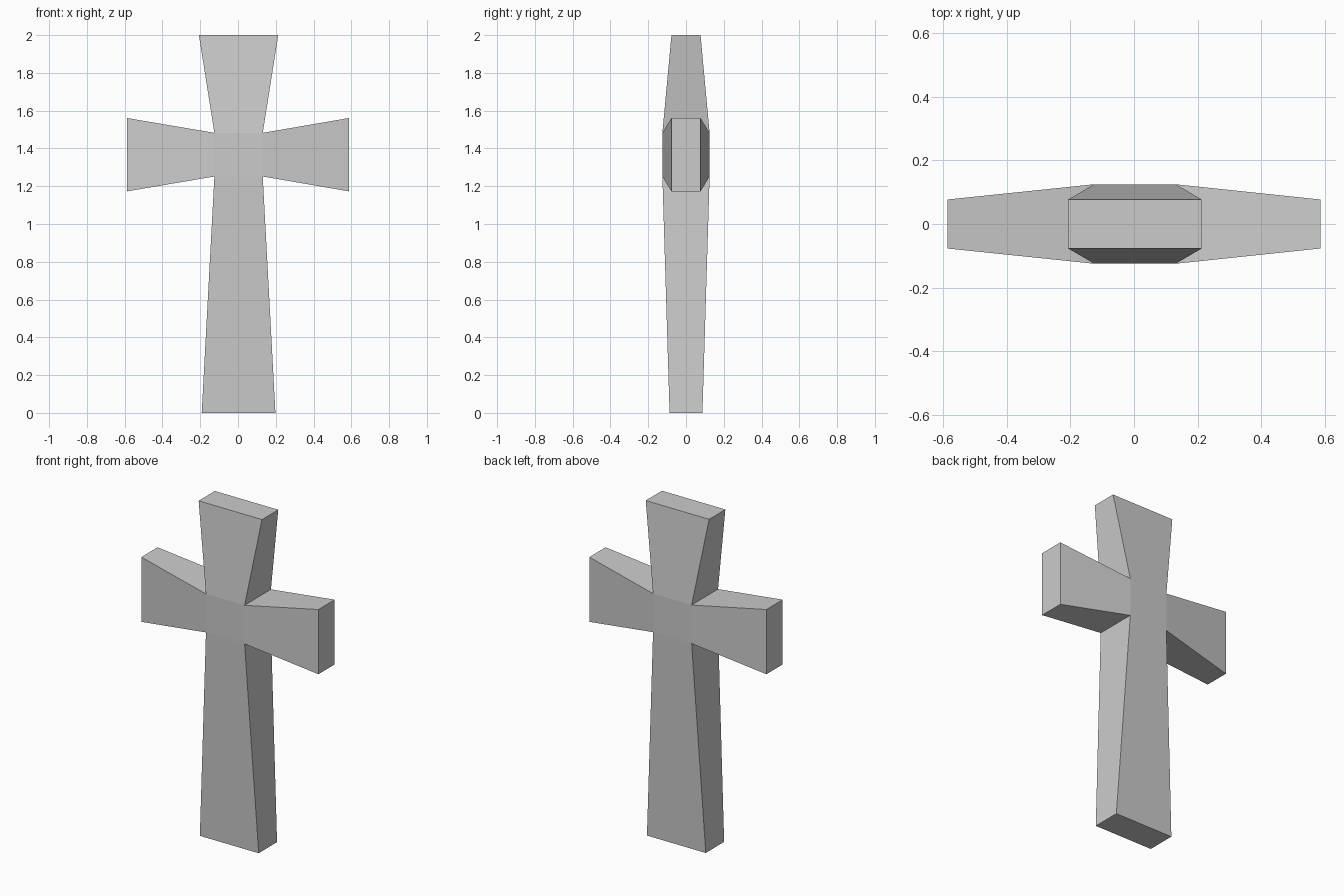
import bpy, bmesh
from mathutils import Vector

if "Cube" in bpy.data.objects:
    bpy.data.objects.remove(bpy.data.objects["Cube"])

bm = bmesh.new()

# Central block where the four arms meet
CENTRE = Vector((0.003, 0, 1.367))
bmesh.ops.create_cube(bm, size=1)
for v in bm.verts:
    v.co = CENTRE + Vector((v.co.x * 0.256, v.co.y * 0.25, v.co.z * 0.231))
bm.normal_update()


def flare(direction, end, half):
    """Extrude the face pointing along direction to a flared, thinner end."""
    direction = Vector(direction)
    face = max(bm.faces, key=lambda f: f.normal.dot(direction))
    new = bmesh.ops.extrude_discrete_faces(bm, faces=[face])["faces"][0]
    for v in new.verts:
        d = v.co - CENTRE
        v.co = [end[i] if direction[i] else
                end[i] + (half[i] if d[i] > 0 else -half[i]) for i in range(3)]
    bm.normal_update()


# Side arms, top arm and long foot
for s in (-1, 1):
    flare((s, 0, 0), (s * 0.587, 0, 1.367), (0, 0.077, 0.194))
flare((0, 0, 1), (0.003, 0, 2.0), (0.21, 0.077, 0))
flare((0, 0, -1), (0.003, 0, 0.0), (0.195, 0.087, 0))

bmesh.ops.recalc_face_normals(bm, faces=bm.faces)
mesh = bpy.data.meshes.new("cross")
bm.to_mesh(mesh)
bm.free()
bpy.context.collection.objects.link(bpy.data.objects.new("cross", mesh))
